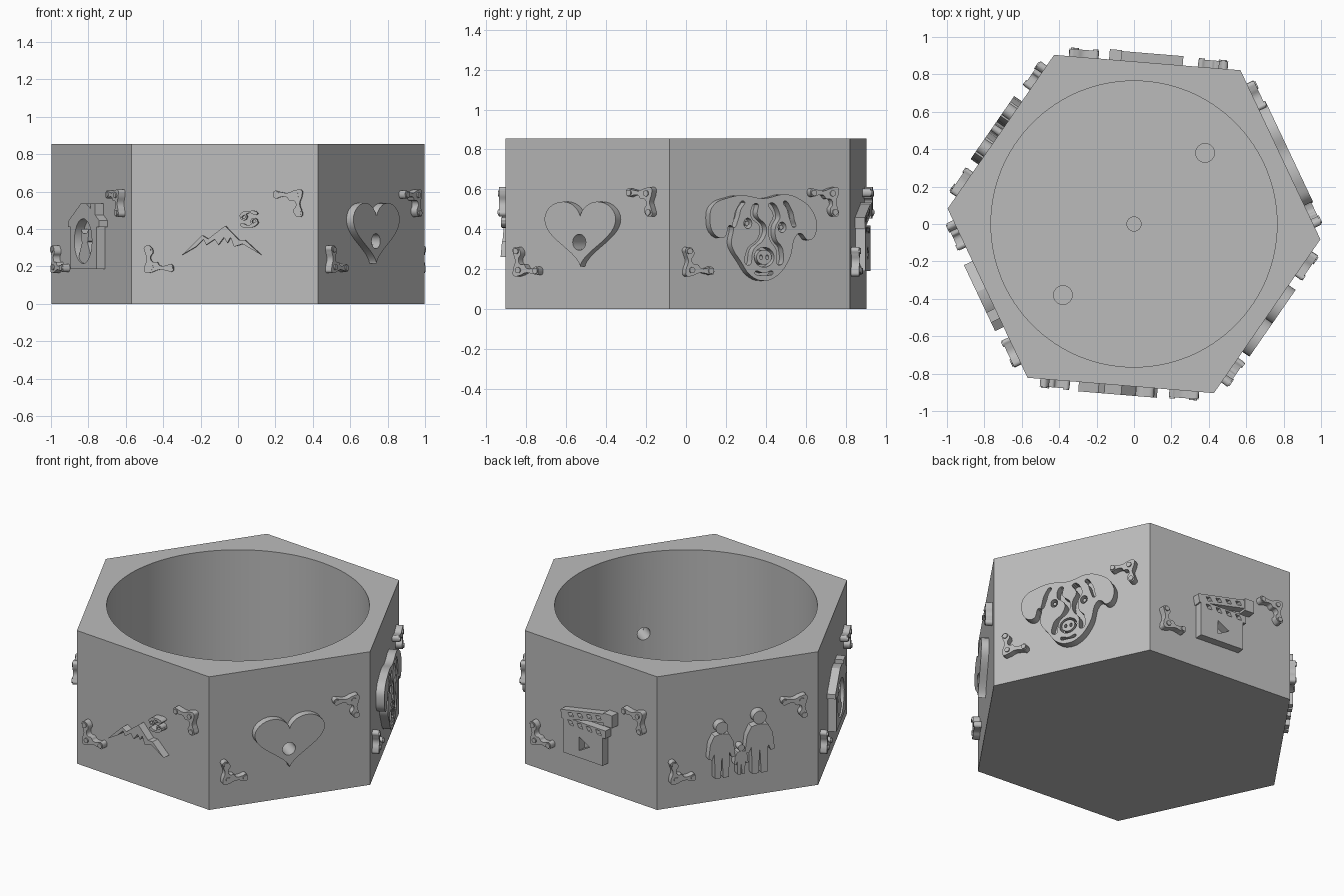
import bpy, bmesh
from math import sin, cos, pi, radians
from mathutils import Matrix, Vector

if "Cube" in bpy.data.objects:
    bpy.data.objects.remove(bpy.data.objects["Cube"])

HEIGHT, TURN = 0.855, radians(-4.7)
APOTHEM = cos(pi / 6)
DOG, CLAPPER, FAMILY, HOUSE, MOUNTAIN, HEART = range(6)

grey = bpy.data.materials.new("plain grey")
grey.use_nodes = True
grey.diffuse_color = (0.5, 0.5, 0.5, 1)
grey.node_tree.nodes["Principled BSDF"].inputs["Base Color"].default_value = (0.5, 0.5, 0.5, 1)


def finish(obj):
    obj.data.materials.clear()
    obj.data.materials.append(grey)
    obj.data.shade_smooth()
    obj.data.set_sharp_from_angle(angle=radians(30))


def side_matrix(side):
    """Local x runs right along a side, y runs up, z points outward."""
    a = TURN + pi / 6 + side * pi / 3
    out, right = Vector((cos(a), sin(a), 0)), Vector((-sin(a), cos(a), 0))
    m = Matrix((right, Vector((0, 0, 1)), out)).transposed().to_4x4()
    m.translation = out * APOTHEM
    return m


def to_mesh(obj):
    deps = bpy.context.evaluated_depsgraph_get()
    return bpy.data.meshes.new_from_object(obj.evaluated_get(deps))


def plate(name, side, loops, depth=0.05):
    """Raised flat plate; each loop is (points, is_smooth), inner loops are holes."""
    curve = bpy.data.curves.new(name, 'CURVE')
    curve.dimensions, curve.fill_mode = '2D', 'BOTH'
    curve.extrude, curve.resolution_u = (depth + 0.005) / 2, 6
    for pts, smooth in loops:
        s = curve.splines.new('BEZIER')
        s.bezier_points.add(len(pts) - 1)
        s.use_cyclic_u = True
        s.resolution_u = 6 if smooth else 1
        for bp, (x, y) in zip(s.bezier_points, pts):
            bp.co = (x, y, 0)
            bp.handle_left_type = bp.handle_right_type = 'AUTO' if smooth else 'VECTOR'
    temp = bpy.data.objects.new("temp", curve)
    bpy.context.collection.objects.link(temp)
    bpy.context.view_layer.update()
    mesh = to_mesh(temp)
    bpy.data.objects.remove(temp)
    bm = bmesh.new()
    bm.from_mesh(mesh)
    bmesh.ops.remove_doubles(bm, verts=bm.verts, dist=0.0002)
    bmesh.ops.recalc_face_normals(bm, faces=bm.faces)
    bm.to_mesh(mesh)
    bm.free()
    obj = bpy.data.objects.new(name, mesh)
    bpy.context.collection.objects.link(obj)
    obj.matrix_world = side_matrix(side) @ Matrix.Translation((0, 0, (depth - 0.005) / 2))
    finish(obj)
    return obj


def oval(x, y, rx, ry=None, n=24):
    ry = ry or rx
    return [(x + rx * cos(2 * pi * i / n), y + ry * sin(2 * pi * i / n)) for i in range(n)], False


def box(x0, y0, x1, y1):
    return [(x0, y0), (x1, y0), (x1, y1), (x0, y1)], False


def band(path, w):
    """Tapered strip following a path."""
    mid = path[1:-1]
    return [path[0]] + [(x - w, y) for x, y in mid] + [path[-1]] + [(x + w, y) for x, y in mid[::-1]], True


def cylinder(name, r, depth, matrix, n=64):
    bm = bmesh.new()
    bmesh.ops.create_cone(bm, cap_ends=True, segments=n, radius1=r, radius2=r, depth=depth, matrix=matrix)
    mesh = bpy.data.meshes.new(name)
    bm.to_mesh(mesh)
    bm.free()
    obj = bpy.data.objects.new(name, mesh)
    bpy.context.collection.objects.link(obj)
    return obj


# Hexagonal pot with a round cavity, floor dimples and one drain hole
FLOOR = 0.09
pot = cylinder("hexagonal_pot", 1, HEIGHT,
               Matrix.Translation((0, 0, HEIGHT / 2)) @ Matrix.Rotation(TURN, 4, 'Z'), 6)
a0 = min(pot.data.vertices, key=lambda v: abs(v.co.y + 0.082) + abs(v.co.x - 0.997)).co
if (a0.xy - Vector((cos(TURN), sin(TURN)))).length > 0.1:
    pot.data.transform(Matrix.Rotation(pi / 6, 4, 'Z'))
cutters = [cylinder("cavity_cutter", 0.765, 2, Matrix.Translation((0, 0, FLOOR + 1)), 128),
           cylinder("drain_cutter", 0.04, 0.5, side_matrix(HEART) @ Matrix.Translation((-0.02, 0.335, 0)), 32)]
for x, r in ((-0.38, 0.05), (0, 0.038), (0.38, 0.05)):
    cutters.append(cylinder("dimple_cutter", r, 0.08, Matrix.Translation((x, x, FLOOR + 0.01)), 32))
for c in cutters:
    c.hide_render = True
    mod = pot.modifiers.new("cut", 'BOOLEAN')
    mod.operation, mod.solver, mod.object = 'DIFFERENCE', 'EXACT', c
bpy.context.view_layer.update()
cut_mesh = to_mesh(pot)
pot.modifiers.clear()
pot.data = cut_mesh
for c in cutters:
    bpy.data.objects.remove(c)
finish(pot)

# Scrolled corner brackets, two on every side
scroll = [(-.43, .30), (-.41, .312), (-.39, .30), (-.382, .275), (-.395, .25), (-.385, .225),
          (-.36, .222), (-.345, .205), (-.31, .205), (-.285, .212), (-.272, .195), (-.28, .172),
          (-.305, .176), (-.35, .182), (-.39, .168), (-.425, .168), (-.428, .195), (-.415, .24), (-.425, .275)]
for side in range(6):
    plate("lower_bracket", side, [(scroll, True)], 0.04)
    plate("upper_bracket", side, [([(-.01 - x, .775 - y) for x, y in scroll], True)], 0.04)
    for x, y in ((-.408, .29), (-.29, .192), (-.395, .195)):
        plate("lower_bracket_stud", side, [oval(x, y, .015)], 0.047)
        plate("upper_bracket_stud", side, [oval(-.01 - x, .775 - y, .015)], 0.047)

# Heart with the drain hole
heart = []
for i in range(64):
    t = 2 * pi * i / 64
    heart.append((-.015 + .217 * sin(t) ** 3,
                  .405 + .0112 * (13 * cos(t) - 5 * cos(2 * t) - 2 * cos(3 * t) - cos(4 * t))))
plate("heart", HEART, [(heart, False), oval(-.02, .335, .04)], 0.045)

# Dog head with cut grooves, eyes and nose
head = [(-.28, .52), (-.30, .46), (-.27, .37), (-.22, .36), (-.185, .42), (-.18, .32), (-.13, .24),
        (-.07, .165), (0, .142), (.07, .165), (.14, .25), (.18, .37), (.2, .38), (.25, .345),
        (.29, .39), (.27, .49), (.19, .555), (.12, .575), (0, .555), (-.12, .57), (-.19, .56)]
ear = [(-.11, .54), (-.14, .5), (-.155, .45), (-.17, .41)]
plate("dog_head", DOG, [
    (head, True),
    band(ear, .012), band([(-x, y) for x, y in ear], .012),
    band([(-.04, .53), (-.055, .47), (-.005, .41), (-.02, .35), (-.075, .3), (-.09, .22)], .018),
    band([(.03, .53), (.07, .47), (.045, .41), (.05, .35), (.085, .3), (.085, .22)], .018),
    oval(-.09, .43, .022, .026), oval(.1, .41, .022, .026),
    oval(0, .26, .055, .05), oval(0, .26, .042, .037),
    oval(-.017, .26, .008, .012), oval(.017, .26, .008, .012),
    ([(-.05, .185), (0, .17), (.05, .185), (0, .18)], True)])
for x, y in ((-.09, .43), (.1, .41)):
    plate("dog_pupil", DOG, [oval(x, y, .011)], 0.04)

# Film clapper board
plate("clapper_board", CLAPPER, [box(-.17, .19, .13, .37),
                                 ([(-.05, .235), (.03, .28), (-.05, .325)], False)])


def slots(y, rise):
    return [([(x, y + rise * x), (x + .03, y + rise * (x + .03)), (x + .015, y + .028 + rise * x),
              (x - .015, y + .028 + rise * (x - .03))], False) for x in (-.12, -.05, .02, .09)]


plate("clapper_lower_bar", CLAPPER, [box(-.17, .37, .15, .42)] + slots(.381, 0))
plate("clapper_upper_bar", CLAPPER,
      [([(-.18, .405), (.17, .475), (.16, .53), (-.19, .46)], False)] + slots(.458, .2))
plate("clapper_bar_end", CLAPPER, [box(.14, .455, .205, .535)], 0.055)


# Family of three figures
def figure(name, x, foot, h):
    half = [(.0, .42), (.02, .0), (.12, .0), (.13, .44), (.17, .34), (.23, .36), (.2, .62), (.13, .76), (.05, .78)]
    pts = [(x + u * h, foot + v * h) for u, v in half]
    pts += [(x - u * h, foot + v * h) for u, v in half[:0:-1]]
    plate(name + "_body", FAMILY, [(pts, False)])
    plate(name + "_head", FAMILY, [oval(x, foot + .89 * h, .105 * h)])


figure("left_adult", -.115, .165, .36)
figure("right_adult", .12, .16, .4)
figure("child", .005, .17, .19)

# Pet house with a round doorway and a small pet inside
plate("pet_house", HOUSE, [([(-.16, .187), (.17, .187), (.17, .41), (.2, .41), (.2, .445), (.15, .475), (.15, .535),
                             (.09, .535), (.09, .51), (.04, .535), (-.03, .535), (-.19, .44), (-.19, .41),
                             (-.16, .41)], False), oval(-.0, .335, .11, .12)])
plate("pet_body", HOUSE, [([(-.065, .235), (.065, .235), (.05, .3), (.02, .335), (-.02, .335), (-.05, .3)], True)], 0.04)
plate("pet_head", HOUSE, [([(-.05, .4), (-.04, .335), (0, .315), (.04, .335), (.05, .4), (.02, .375),
                            (-.02, .375)], False)], 0.04)

# Mountain ridge
plate("mountain_ridge", MOUNTAIN, [([
    (-.224, .262), (-.117, .366), (-.085, .347), (.006, .417), (.081, .34), (.113, .34), (.198, .262),
    (.1, .32), (.054, .305), (.035, .355), (.018, .325), (-.0, .355), (-.03, .315), (-.05, .345),
    (-.095, .315), (-.11, .345), (-.15, .305)], False)])

# Pair of curled marks above the ridge
curl = [(.085, .465), (.1, .49), (.135, .497), (.178, .488), (.178, .478), (.135, .485), (.11, .475)]
for name, flip in (("upper_curl", False), ("lower_curl", True)):
    def place(x, y):
        return (.266 - x, .905 - y) if flip else (x, y)
    plate(name, MOUNTAIN, [([place(x, y) for x, y in curl], True)])
    plate(name + "_ring", MOUNTAIN, [oval(*place(.105, .465), .019), oval(*place(.105, .465), .01)])
